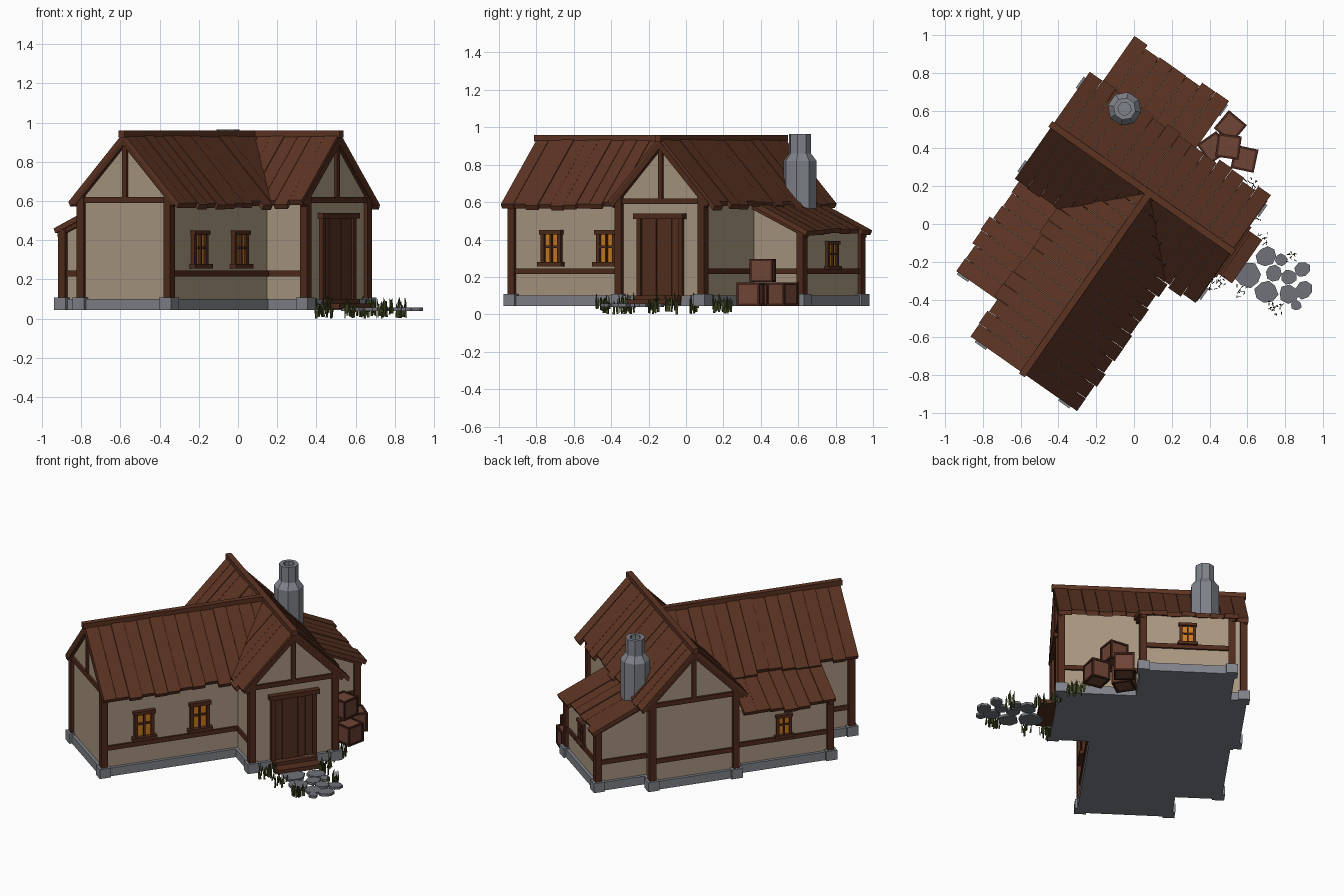
import bpy, bmesh, math, random
from mathutils import Matrix, Vector

if "Cube" in bpy.data.objects:
    bpy.data.objects.remove(bpy.data.objects["Cube"])

random.seed(4)
T, R = Matrix.Translation, Matrix.Rotation
COLS = {
    "plaster": (0.40, 0.31, 0.215), "roof wood": (0.107, 0.034, 0.016),
    "timber": (0.080, 0.024, 0.011), "door wood": (0.085, 0.028, 0.013),
    "stone": (0.215, 0.227, 0.255), "path stone": (0.165, 0.17, 0.19),
    "grass green": (0.050, 0.065, 0.014), "window glow": (0.60, 0.20, 0.012),
    "crate wood": (0.156, 0.058, 0.036), "crate frame wood": (0.055, 0.017, 0.010)}
parts = {}


def prism(part, mat, M, pts, x0, x1):
    """Extrude a (y, z) profile along x, placed by matrix M."""
    bm = parts.setdefault((part, mat), bmesh.new())
    a = [bm.verts.new(M @ Vector((x0, y, z))) for y, z in pts]
    b = [bm.verts.new(M @ Vector((x1, y, z))) for y, z in pts]
    n = len(pts)
    faces = [bm.faces.new(a), bm.faces.new(b[::-1])]
    faces += [bm.faces.new((a[i], b[i], b[(i + 1) % n], a[(i + 1) % n])) for i in range(n)]
    bmesh.ops.recalc_face_normals(bm, faces=faces)


def box(part, mat, M, x, y, z):
    prism(part, mat, M, [(y[0], z[0]), (y[1], z[0]), (y[1], z[1]), (y[0], z[1])], x[0], x[1])


# Wing frames: x runs along the ridge, y across it
WORLD = R(math.radians(-35), 4, 'Z')
WB = WORLD @ T((0, 0.18, 0))                                # door wing
WA = WORLD @ T((-0.027, 0, 0)) @ R(math.pi / 2, 4, 'Z')     # long wing
MIRROR = Matrix.Diagonal((1, -1, 1, 1))
G, HW, RIDGE, EAVE, SLOPE = 0.045, 0.27, 0.95, 0.35, 1.03


def planks(part, M, x0, x1, ya, yb, ztop, slope, limit=None):
    """Row of roof boards with ragged lower ends."""
    n = round((x1 - x0) / 0.083)
    w = (x1 - x0) / n
    for i in range(n):
        a, b = x0 + i * w, x0 + (i + 1) * w
        end = yb + random.uniform(-0.016, 0.012)
        if limit:
            end = min(end, limit((a + b) / 2))
        t = random.uniform(-0.004, 0.004)
        za, zb = ztop + t, ztop + t - slope * (end - ya)
        prism(part, "roof wood", M, [(ya, za), (end, zb), (end - 0.012, zb - 0.024), (ya, za - 0.03)],
              a + 0.001, b - 0.001)


def post(M, x, y, top, half=0.021):
    box("corner_posts", "timber", M, (x - half, x + half), (y - half, y + half), (G + 0.04, top))
    box("corner_stones", "stone", M, (x - 0.036, x + 0.036), (y - 0.036, y + 0.036), (G, 0.108))


def rail(M, x, y, z=(0.215, 0.245)):
    box("wall_rails", "timber", M, x, y, z)


def wing(M, x0, x1, ends, roof, limits):
    box("foundation", "stone", M, (x0 - 0.02, x1 + 0.02), (-HW - 0.02, HW + 0.02), (G, 0.1))
    prism("walls", "plaster", M, [(-HW, 0.09), (HW, 0.09), (HW, 0.635), (0, 0.912), (-HW, 0.635)], x0, x1)
    planks("main_roof", M, *roof, 0, EAVE, RIDGE, SLOPE, limits[0])
    planks("main_roof", M @ MIRROR, *roof, 0, EAVE, RIDGE, SLOPE, limits[1])
    box("ridge_beam", "roof wood", M, (roof[0] - 0.012, roof[1] + 0.012), (-0.018, 0.018), (0.925, 0.96))
    for x, s in ends:
        lo, hi = sorted((x - s * 0.01, x + s * 0.014))
        box("gable_tie", "timber", M, (lo, hi), (-HW, HW), (0.59, 0.62))
        box("gable_king_post", "timber", M, (lo, hi), (-0.014, 0.014), (0.61, 0.92))
        for K in (M, M @ MIRROR):
            post(K, x, HW, 0.63)
            # sloping rake beam under the roof edge
            prism("rake_beams", "timber", K, [(0, 0.93), (0.325, 0.595), (0.305, 0.572), (0, 0.885)],
                  *sorted((x, x + s * 0.024)))


wing(WA, -0.96, 0.1, [(-0.96, -1)], (-0.985, 0.17),
     [lambda v: max(0.06, 0.18 - v + 0.06)] * 2)
wing(WB, -0.63, 0.485, [(-0.63, -1), (0.485, 1)], (-0.655, 0.507),
     [None, lambda u: abs(u + 0.027) + 0.06])


def lean_to(M, x0, x1, y1, roof, edge):
    """Side room with a single pitch roof on the +y side of a wing."""
    zt = 0.43 + 0.45 * (edge - y1)
    box("foundation", "stone", M, (x0 - 0.02, x1 + 0.02), (0.2, y1 + 0.02), (G, 0.1))
    prism("lean_to_walls", "plaster", M,
          [(HW - 0.05, 0.09), (y1, 0.09), (y1, zt), (HW - 0.05, zt + 0.45 * (y1 - HW + 0.05))], x0, x1)
    planks("lean_to_roof", M, *roof, HW - 0.01, edge, 0.452 + 0.45 * (edge - HW + 0.01), 0.45)
    for x in (x0, x1):
        post(M, x, y1, zt)
        rail(M, (x - 0.012, x + 0.012), (HW, y1))
        prism("lean_to_rake_beams", "timber", M,
              [(HW, zt + 0.45 * (y1 - HW)), (y1 + 0.03, zt - 0.0135), (y1 + 0.03, zt - 0.04),
               (HW, zt - 0.03 + 0.45 * (y1 - HW))], x - 0.016, x + 0.016)
    rail(M, (x0, x1), (y1 - 0.01, y1 + 0.012))


lean_to(WA, -0.72, -0.10, 0.553, (-0.745, -0.15), 0.61)
lean_to(WB, -0.53, 0.01, 0.585, (-0.57, 0.04), 0.63)

# Middle rails on the main walls
rail(WA @ MIRROR, (-0.96, -0.08), (HW - 0.01, HW + 0.012))
rail(WA, (-0.96, -0.72), (HW - 0.01, HW + 0.012))
rail(WB, (0.01, 0.485), (HW - 0.01, HW + 0.012))
rail(WB @ MIRROR, (0.26, 0.485), (HW - 0.01, HW + 0.012))
rail(WB, (-0.642, -0.62), (-HW, HW))


def window(M, x, y, z, s=1.0):
    """Window facing +y with its sill at height z."""
    K = M @ T((x, y, z)) @ Matrix.Scale(s, 4)
    box("window_glass", "window glow", K, (-0.05, 0.05), (-0.01, 0.006), (0.01, 0.17))
    for c, h in ((-0.053, 0.011), (0.053, 0.011), (0, 0.006)):
        box("window_frames", "timber", K, (c - h, c + h), (-0.01, 0.02), (0.01, 0.17))
    box("window_frames", "timber", K, (-0.05, 0.05), (-0.01, 0.016), (0.093, 0.105))
    box("window_sills", "timber", K, (-0.078, 0.078), (-0.01, 0.036), (-0.008, 0.016))
    box("window_lintels", "timber", K, (-0.07, 0.07), (-0.01, 0.028), (0.163, 0.187))


for v in (-0.70, -0.34):
    window(WA @ MIRROR, v, HW, 0.263)
window(WA, -0.42, 0.553, 0.245, 0.78)
window(WB, -0.26, 0.585, 0.245, 0.78)

# Door with boards, frame, lintel and step
for i in range(5):
    y = -0.125 + i * 0.05
    box("door_boards", "door wood", WB, (0.47, 0.495 + 0.003 * (i % 2)), (y + 0.001, y + 0.049), (0.085, 0.515))
for y in (-0.135, 0.135):
    box("door_jambs", "timber", WB, (0.47, 0.508), (y - 0.013, y + 0.013), (0.07, 0.515))
box("door_lintel", "timber", WB, (0.47, 0.52), (-0.162, 0.162), (0.51, 0.54))
box("door_step", "door wood", WB, (0.46, 0.605), (-0.14, 0.14), (G + 0.005, 0.078))
box("door_sill", "door wood", WB, (0.46, 0.535), (-0.14, 0.14), (0.078, 0.1))

# Eight sided chimney with a hollow top
bm = parts.setdefault(("chimney", "stone"), bmesh.new())
C = T((-0.05, 0.61, 0)) @ R(math.radians(-35 + 22.5), 4, 'Z')
rings = [[bm.verts.new(C @ Vector((r * math.cos(k * math.pi / 4), r * math.sin(k * math.pi / 4), z)))
          for k in range(8)] for r, z in
         ((0.09, 0.5), (0.09, 0.82), (0.06, 0.86), (0.06, 0.965), (0.035, 0.965), (0.035, 0.91))]
for a, b in zip(rings, rings[1:]):
    for k in range(8):
        bm.faces.new((a[k], a[(k + 1) % 8], b[(k + 1) % 8], b[k]))
bm.faces.new(rings[0][::-1])
bm.faces.new(rings[-1])

# Crates: a core with bars along all twelve edges
for x, y, z, deg in ((0.51, 0.515, G, -40), (0.585, 0.345, G, -12), (0.42, 0.405, G, 35), (0.50, 0.41, 0.172, -8)):
    K = T((x, y, z + 0.0625)) @ R(math.radians(deg), 4, 'Z')
    box("crate_cores", "crate wood", K, *[(-0.057, 0.057)] * 3)
    for axis in range(3):
        for p in (-1, 1):
            for q in (-1, 1):
                span = [sorted((p * 0.05, p * 0.0625)), sorted((q * 0.05, q * 0.0625))]
                span.insert(axis, (-0.0625, 0.0625))
                box("crate_frames", "crate frame wood", K, *span)

# Flat irregular stones of the path
for x, y, r in ((0.70, -0.17, .055), (0.60, -0.27, .075), (0.70, -0.36, .062), (0.82, -0.37, .055),
                (0.78, -0.19, .035), (0.82, -0.28, .045), (0.90, -0.35, .05), (0.89, -0.24, .045),
                (0.86, -0.43, .03), (0.74, -0.26, .045)):
    K = T((x, y, G)) @ R(random.uniform(0, 6), 4, 'Z') @ R(-math.pi / 2, 4, 'Y')
    ring = [(random.uniform(0.85, 1.1) * r * math.cos(k * math.pi / 4),
             random.uniform(0.8, 1.0) * r * math.sin(k * math.pi / 4)) for k in range(8)]
    prism("path_stones", "path stone", K, ring, -0.005, 0.012)

# Grass tufts
for x, y in ((0.42, -0.32), (0.45, -0.30), (0.62, 0.21), (0.63, 0.17), (0.65, 0.05), (0.68, -0.08),
             (0.73, -0.43), (0.57, -0.36), (0.76, -0.45), (0.83, -0.17)):
    for i in range(10):
        h = random.uniform(0.05, 0.085)
        K = (T((x + random.uniform(-.03, .03), y + random.uniform(-.03, .03), random.uniform(0, 0.035)))
             @ R(random.uniform(0, 6.3), 4, 'Z'))
        prism("grass_tufts", "grass green", K, [(-0.006, 0), (0.006, 0), (0.009, h * 0.6),
                                                (random.uniform(-.01, .015), h)], -0.002, 0.002)

# Turn every collected part into an object
mats = {}
for name, c in COLS.items():
    mats[name] = bpy.data.materials.new(name)
    mats[name].diffuse_color = (*c, 1)
for (part, mat), bm in parts.items():
    me = bpy.data.meshes.new(part)
    bm.to_mesh(me)
    bm.free()
    me.materials.append(mats[mat])
    bpy.context.collection.objects.link(bpy.data.objects.new(part, me))

for m in bpy.data.materials:
    if m.users and not m.is_grease_pencil:
        m.use_nodes = True
        m.node_tree.nodes["Principled BSDF"].inputs["Base Color"].default_value = m.diffuse_color
